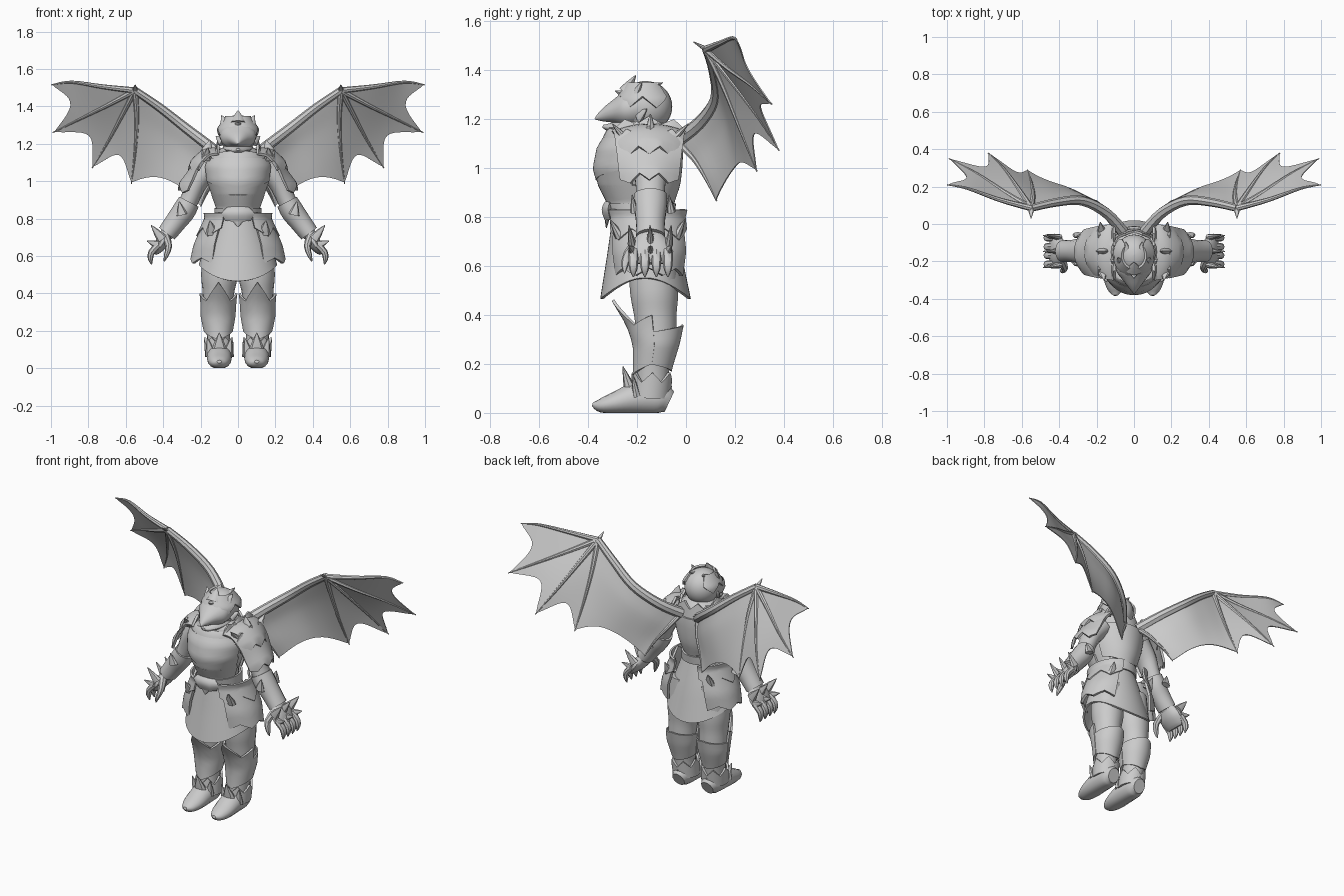
import bpy, bmesh, math
from mathutils import Vector

if "Cube" in bpy.data.objects:
    bpy.data.objects.remove(bpy.data.objects["Cube"])

grey = bpy.data.materials.new("plain grey")
grey.diffuse_color = (0.6, 0.6, 0.6, 1)
grey.use_nodes = True
grey.node_tree.nodes["Principled BSDF"].inputs["Base Color"].default_value = grey.diffuse_color


def make(name, verts, faces, mirror=False, thick=0.0, angle=40):
    """Mesh object, optionally thickened and mirrored across x."""
    bm = bmesh.new()
    vs = [bm.verts.new(v) for v in verts]
    for f in faces:
        bm.faces.new([vs[i] for i in f])
    bmesh.ops.remove_doubles(bm, verts=bm.verts, dist=1e-5)
    bmesh.ops.recalc_face_normals(bm, faces=bm.faces)
    me = bpy.data.meshes.new(name)
    bm.to_mesh(me)
    bm.free()
    me.materials.append(grey)
    ob = bpy.data.objects.new(name, me)
    bpy.context.collection.objects.link(ob)
    bpy.ops.object.select_all(action='DESELECT')
    ob.select_set(True)
    bpy.context.view_layer.objects.active = ob
    if thick:
        m = ob.modifiers.new("thickness", 'SOLIDIFY')
        m.thickness, m.offset = thick, 0
        bpy.ops.object.modifier_apply(modifier=m.name)
    if mirror:
        m = ob.modifiers.new("mirror", 'MIRROR')
        m.use_mirror_merge = False
        bpy.ops.object.modifier_apply(modifier=m.name)
    bpy.ops.object.shade_smooth_by_angle(angle=math.radians(angle))
    return ob


def spline(rows, t):
    """Smooth curve through rows of equal length, t in 0..1."""
    n = len(rows) - 1
    i = min(int(t * n), n - 1)
    f = t * n - i
    p = [rows[max(0, min(n, i + k))] for k in (-1, 0, 1, 2)]
    return [0.5 * (2 * b + (c - a) * f + (2 * a - 5 * b + 4 * c - d) * f * f
                   + (3 * b - a - 3 * c + d) * f ** 3) for a, b, c, d in zip(*p)]


def tube(name, rows, mirror=False, sides=14, per=4, floor=None):
    """Closed loft along rows of (x, y, z, half width, half depth)."""
    n = (len(rows) - 1) * per
    pts = [spline(rows, i / n) for i in range(n + 1)]
    chord = (Vector(pts[-1][:3]) - Vector(pts[0][:3])).normalized()
    ref = Vector((0, 0, 1)) if abs(chord.y) > 0.8 else Vector((0, 1, 0))
    verts = []
    for i, p in enumerate(pts):
        d = Vector(pts[min(i + 1, n)][:3]) - Vector(pts[max(i - 1, 0)][:3])
        a = d.cross(ref).normalized()
        b = a.cross(d).normalized()
        for k in range(sides):
            w = 2 * math.pi * k / sides
            v = Vector(p[:3]) + a * p[3] * math.cos(w) + b * p[4] * math.sin(w)
            if floor is not None:
                v.z = max(v.z, floor)
            verts.append(v)
    faces = [(i * sides + k, i * sides + (k + 1) % sides, (i + 1) * sides + (k + 1) % sides,
              (i + 1) * sides + k) for i in range(n) for k in range(sides)]
    faces += [tuple(range(sides)), tuple(range(n * sides, (n + 1) * sides))]
    return make(name, verts, faces, mirror)


def grid(name, fn, nu, nv, mirror=False, thick=0.008):
    """Thin plate from a function of u, v in 0..1."""
    verts = [fn(i / nu, j / nv) for i in range(nu + 1) for j in range(nv + 1)]
    w = nv + 1
    faces = [(i * w + j, i * w + j + 1, (i + 1) * w + j + 1, (i + 1) * w + j)
             for i in range(nu) for j in range(nv)]
    return make(name, verts, faces, mirror, thick)


def zig(t, n):
    """Triangle wave, 0 at the ends and 1 at each of n peaks."""
    return 1 - abs((t * n) % 1 * 2 - 1)


def band(name, prof, mid, half, top, bottom, off=0.0, mirror=False, nv=36, thick=0.012):
    """Plate wrapped on rings (z, x, y, rx, ry), rising z; mid and half in degrees."""
    def fn(u, v):
        z = bottom(v) + (top(v) - bottom(v)) * u
        k = 0
        while k < len(prof) - 2 and z > prof[k + 1][0]:
            k += 1
        p, q = prof[k], prof[k + 1]
        f = (z - p[0]) / (q[0] - p[0])
        x, y, rx, ry = [a + (b - a) * f for a, b in zip(p[1:], q[1:])]
        w = math.radians(mid + half * (2 * v - 1))
        return (x + (rx + off) * math.cos(w), y + (ry + off) * math.sin(w), z)
    return grid(name, fn, 8, nv, mirror, thick)


def spike(name, base, tip, r, mirror=True, flat=0.6):
    b, t = Vector(base), Vector(tip)
    m = b.lerp(t, 0.5)
    return tube(name, [(*b, r, r * flat), (*m, r * 0.6, r * flat * 0.6), (*t, 0.002, 0.002)],
                mirror, 8, 2)


# Torso and layered breastplate
torso = [(0.78, 0, -.18, .11, .11), (.86, 0, -.185, .105, .125), (.93, 0, -.19, .13, .155),
         (1.0, 0, -.195, .155, .168), (1.08, 0, -.185, .165, .162), (1.14, 0, -.17, .14, .14),
         (1.18, 0, -.17, .08, .09)]
tube("torso", [(x, y, z, a, b) for z, x, y, a, b in torso], sides=28)
tent = lambda v: 1 - abs(2 * v - 1)
band("upper_breastplate", torso, -90, 75, lambda v: 1.12, lambda v: 1.0 - .05 * tent(v), .012)
band("middle_breastplate", torso, -90, 80, lambda v: 1.0, lambda v: .92 - .04 * zig(v, 3), .008)
band("lower_breastplate", torso, -90, 85, lambda v: .93, lambda v: .85 - .03 * tent(v), .008)
band("back_plate", torso, 90, 75, lambda v: 1.1, lambda v: .9 - .05 * tent(v), .006)
collar = [(1.08, 0, -.17, .15, .14), (1.22, 0, -.16, .11, .11)]
band("collar", collar, 90, 130, lambda v: 1.15 + .04 * zig(v, 6), lambda v: 1.1)
tube("neck", [(0, -.16, 1.12, .075, .08), (0, -.17, 1.22, .07, .08)])

# Head: skull, beaked snout, jaw and crown spikes
tube("skull", [(0, -.165, 1.25 + .105 * math.sin(a), .1 * math.cos(a) + .001,
                .108 * math.cos(a) + .001)
               for a in [math.radians(d) for d in range(-90, 91, 20)]], sides=24, per=2)
tube("snout", [(0, -.19, 1.25, .098, .08), (0, -.25, 1.235, .095, .072), (0, -.3, 1.225, .06, .045),
               (0, -.345, 1.21, .025, .022), (0, -.372, 1.2, .003, .003)])
tube("jaw", [(0, -.17, 1.18, .08, .04), (0, -.25, 1.17, .07, .03), (0, -.31, 1.165, .04, .018),
             (0, -.34, 1.17, .01, .006)])
helm = [(1.2, 0, -.165, .105, .112), (1.28, 0, -.165, .102, .112), (1.35, 0, -.17, .055, .06)]
band("helmet_scales", helm, -90, 140, lambda v: 1.345, lambda v: 1.29 - .045 * zig(v, 5), .004, nv=40)
spike("front_crest", (0, -.25, 1.31), (0, -.205, 1.378), .045, False)
spike("brow_spike", (0, -.23, 1.29), (0, -.29, 1.315), .04, False)
spike("side_crest", (.06, -.21, 1.29), (.088, -.18, 1.352), .035)
spike("rear_crest", (.035, -.17, 1.32), (.045, -.095, 1.348), .035)
spike("cheek_spike", (.08, -.19, 1.21), (.118, -.16, 1.24), .03)

# Pauldrons: two overlapping curved plates each
ridge = [(.09, 1.16), (.16, 1.15), (.22, 1.105), (.27, 1.04), (.315, .98)]


def pauldron(u0, u1, off, jag):
    def fn(u, v):
        s = 2 * v - 1
        x, z = spline(ridge, u0 + (u1 - u0) * u)
        wide = .15 - .035 * (u0 + (u1 - u0) * u)
        x += off - .05 * s * s * u
        z += off - .03 * s * s - (jag * zig(v, 3) if u == 1 else 0)
        z += .035 * zig(v, 3) if u == 0 else 0
        return (x, -.15 + s * wide, z)
    return fn


grid("lower_pauldron", pauldron(.35, 1, 0, .03), 10, 24, True, .014)
grid("upper_pauldron", pauldron(0, .62, .015, .035), 10, 24, True, .014)
spike("pauldron_ridge", (.17, -.145, 1.14), (.15, -.145, 1.22), .04)
spike("front_pauldron_spike", (.17, -.25, 1.12), (.16, -.3, 1.18), .03)
spike("back_pauldron_spike", (.17, -.05, 1.12), (.18, .01, 1.18), .03)

# Arms, gauntlets and clawed hands
tube("arm", [(.15, -.145, 1.08, .07, .08), (.215, -.145, 1.0, .058, .07),
             (.255, -.145, .91, .05, .06), (.29, -.145, .84, .05, .058),
             (.345, -.145, .765, .045, .05), (.385, -.145, .71, .035, .045)], True)
tube("gauntlet", [(.262, -.145, .89, .058, .068), (.29, -.145, .84, .062, .068),
                  (.335, -.145, .78, .057, .06), (.38, -.145, .72, .052, .06)], True)
tube("palm", [(.375, -.145, .73, .03, .05), (.405, -.145, .675, .035, .085),
              (.435, -.145, .63, .024, .075), (.445, -.145, .61, .01, .06)], True)
for i in range(4):
    y = -.215 + .047 * i
    tube("finger", [(.425, y, .66, .02, .022), (.462, y, .62, .018, .02),
                    (.468, y, .585, .014, .016), (.462, y, .555, .003, .003)], True, 8, 2)
tube("thumb", [(.385, -.19, .7, .022, .025), (.37, -.235, .65, .018, .02),
               (.385, -.25, .6, .012, .014), (.395, -.25, .57, .002, .002)], True, 8, 2)
spike("elbow_spike", (.28, -.145, .87), (.29, -.145, .95), .035)
for y in (-.22, -.07):
    spike("gauntlet_spike", (.3, y + .01, .82), (.315, y, .89), .03)
for y in (-.22, -.145, -.07):
    spike("knuckle_spike", (.405, y, .69), (.465, y * 1.15 + .02, .765), .03)
    spike("hand_spike", (.43, y, .66), (.487, y * 1.15 + .02, .68), .024)

# Belt and buckle
band("belt", torso, 0, 180, lambda v: .855, lambda v: .805, .014)
tube("buckle", [(0, -.31, .79, .07, .025), (0, -.318, .83, .085, .03),
                (0, -.312, .86, .06, .02)], sides=6)
spike("buckle_point", (0, -.32, .82), (0, -.325, .755), .05, False, .3)

# Skirt with longer front and back
skirt = [(.46, 0, -.165, .23, .18), (.65, 0, -.17, .175, .145), (.83, 0, -.18, .11, .11)]
band("skirt", skirt, 0, 180, lambda v: .82,
     lambda v: .465 + .085 * math.cos(2 * math.pi * v) ** 2, nv=48)

# Hip plates with pointed corners
hip = [(.52, .07, -.15, .185, .13), (.66, .06, -.15, .165, .15), (.8, .04, -.155, .12, .14),
       (.88, .04, -.155, .13, .16)]
band("hip_plate", hip, 0, 68, lambda v: .78 + .05 * (1 - zig(v, 2)),
     lambda v: .56 + .03 * zig(v, 3), .005, True, 24, .016)
band("hip_overlay", hip, 0, 74, lambda v: .83, lambda v: .75 - .045 * zig(v, 3), .014, True, 24)
for y, t in ((-.27, -.31), (-.04, -.005)):
    spike("hip_spike", (.14, y, .72), (.15, t, .79), .035)

# Legs, greaves and boots
tube("leg", [(.095, -.14, .68, .09, .1), (.1, -.13, .5, .097, .1), (.105, -.125, .4, .084, .088),
             (.107, -.12, .29, .08, .08), (.105, -.135, .18, .062, .068),
             (.1, -.14, .05, .06, .065)], True, 18)
shin = [(.08, .1, -.145, .065, .07), (.18, .105, -.135, .066, .072), (.28, .107, -.12, .085, .088),
        (.36, .105, -.125, .088, .11), (.46, .104, -.13, .1, .165)]
band("greave", shin, -90, 85, lambda v: .36 + .1 * max(0, 1 - abs(2 * v - 1) * 2)
     + .04 * max(0, abs(2 * v - 1) * 2 - 1), lambda v: .2 - .05 * tent(v), .003, True, 24)
band("calf_plate", shin, 90, 100, lambda v: .33 + .03 * tent(v), lambda v: .2 - .03 * tent(v),
     .002, True, 24, .008)
band("boot_cuff", shin, -90, 180, lambda v: .125 + .04 * zig(v, 6), lambda v: .06, .006, True)
tube("boot", [(.1, -.068, .045, .04, .045), (.1, -.11, .06, .06, .065), (.1, -.2, .06, .067, .065),
              (.1, -.29, .04, .062, .045), (.1, -.35, .03, .042, .028), (.1, -.382, .035, .012, .008)],
     True, 16, 4, 0.0)
spike("instep_spike", (.1, -.22, .07), (.1, -.258, .19), .05)
for x in (.055, .145):
    spike("ankle_spike", (x, -.2, .07), (x + (x - .1) * .4, -.22, .16), .03)
spike("heel_spike", (.1, -.1, .05), (.1, -.058, .11), .035)

# Wing bones: arm, four long fingers from the wrist and one short inner finger
wrist = (.55, .085, 1.485)
arm = [(.06, -.04, 1.11), (.15, .06, 1.185), (.28, .125, 1.285), (.42, .115, 1.395), wrist]
fingers = [[wrist, (.72, .13, 1.505), (.89, .19, 1.53), (.998, .21, 1.515)],
           [wrist, (.69, .17, 1.41), (.84, .27, 1.335), (.99, .35, 1.26)],
           [wrist, (.62, .19, 1.35), (.7, .3, 1.2), (.78, .38, 1.07)],
           [wrist, (.54, .155, 1.33), (.55, .225, 1.15), (.57, .29, .985)]]
inner = [arm[0], (.1, .03, 1.04), (.16, .085, .95), (.2, .125, .865)]


def bone(name, pts, r0, r1):
    n = len(pts) - 1
    tube(name, [(*p, r0 + (r1 - r0) * i / n, r0 + (r1 - r0) * i / n)
                for i, p in enumerate(pts)], True, 8)


bone("wing_arm", arm, .032, .02)
for f in fingers + [inner]:
    bone("wing_finger", f, .017, .003)
spike("wing_claw", (.55, .09, 1.48), (.55, .03, 1.515), .02)


def membrane(a, b, edge, dip):
    """Panel between bones a and b, hung from an edge curve, with a scalloped hem."""
    def fn(u, v):
        k = u * .97 * (1 - dip * 4 * v * (1 - v))
        p = Vector(spline(a, k)).lerp(Vector(spline(b, k)), v)
        if edge:
            p += (Vector(spline(edge, v)) - Vector(a[0]).lerp(Vector(b[0]), v)) * (1 - k)
        return p
    return fn


for a, b in zip(fingers, fingers[1:]):
    grid("wing_membrane", membrane(a, b, None, .24), 12, 12, True, .005)
grid("inner_wing_membrane", membrane(fingers[3], inner, arm[::-1], .2), 14, 16, True, .005)
